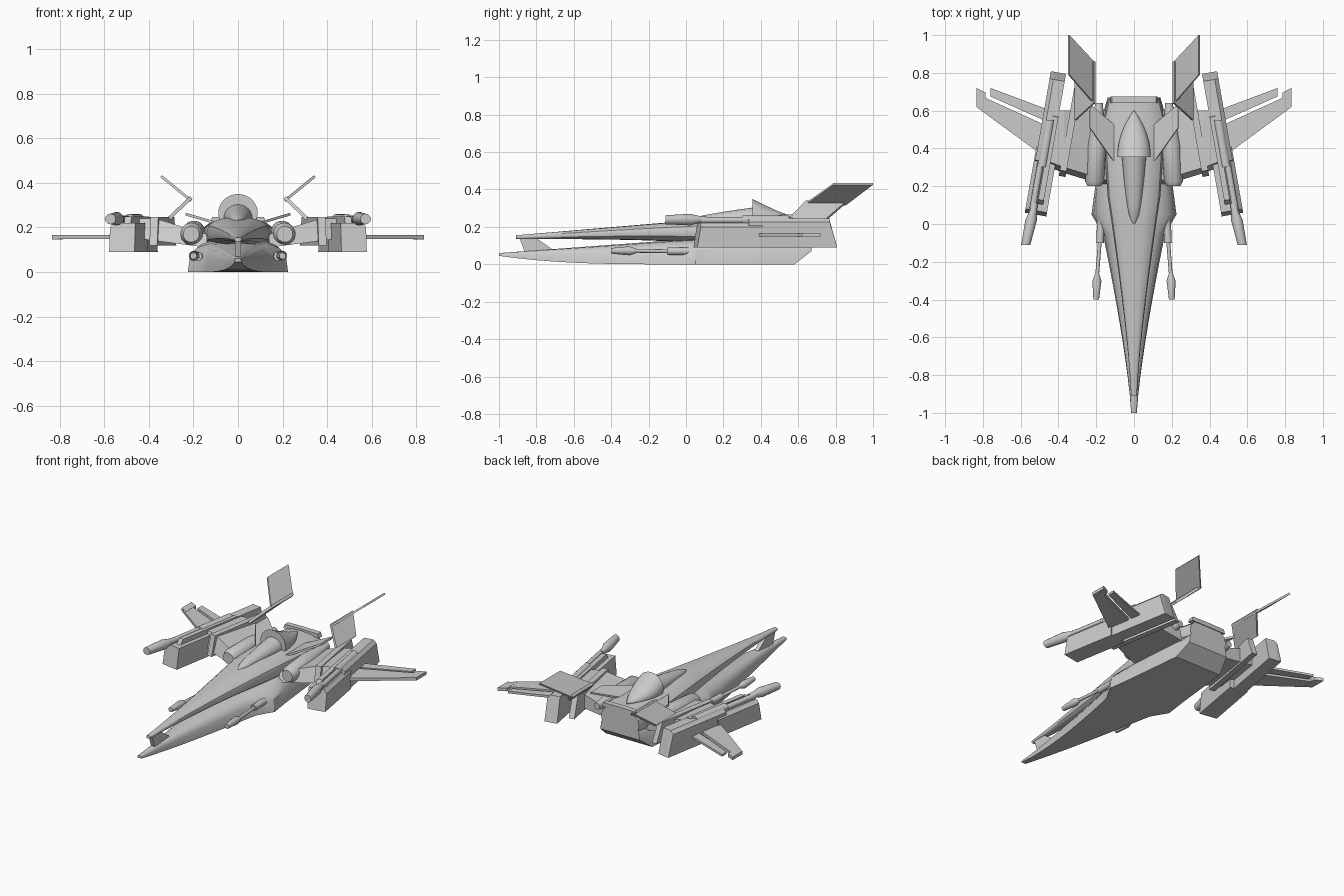
import bpy, bmesh, math
from mathutils import Vector

cube = bpy.data.objects.get("Cube")
if cube:
    bpy.data.objects.remove(cube, do_unlink=True)

shade = (0.6, 0.6, 0.6, 1)
grey = bpy.data.materials.new("hull grey")
grey.use_nodes = True
grey.diffuse_color = shade
grey.node_tree.nodes["Principled BSDF"].inputs["Base Color"].default_value = shade


def skin(name, rings, mirror=False, smooth=False):
    """Bridge rings of equal length, cap both ends and make the object."""
    bm = bmesh.new()
    rows = [[bm.verts.new(point) for point in ring] for ring in rings]
    count = len(rows[0])
    for near, far in zip(rows, rows[1:]):
        for i in range(count):
            j = (i + 1) % count
            bm.faces.new((near[i], near[j], far[j], far[i]))
    bm.faces.new(rows[0])
    bm.faces.new(rows[-1])
    bmesh.ops.recalc_face_normals(bm, faces=bm.faces)
    mesh = bpy.data.meshes.new(name)
    bm.to_mesh(mesh)
    bm.free()
    mesh.materials.append(grey)
    part = bpy.data.objects.new(name, mesh)
    bpy.context.collection.objects.link(part)
    if mirror:
        part.modifiers.new("mirror", 'MIRROR')
    if smooth:
        bpy.ops.object.select_all(action='DESELECT')
        part.select_set(True)
        bpy.context.view_layer.objects.active = part
        bpy.ops.object.shade_smooth_by_angle(angle=math.radians(32))


def arch(power, steps):
    """Right half of a unit arch, from the side up to the crown."""
    angles = [math.pi / 2 * k / steps for k in range(steps)]
    side = [(math.cos(a) ** power, math.sin(a) ** power) for a in angles]
    return side + [(0, 1)]


def flat_section(power, steps):
    return [(0, 0)] + arch(power, steps)


def round_section(power, steps):
    top = [(x, (1 + z) / 2) for x, z in arch(power, steps)]
    bottom = [(x, 1 - z) for x, z in reversed(top)]
    return bottom + top[1:]


def loft(name, half, sections):
    """Sections are (y, half width, floor, roof) for a symmetric body."""
    outline = half + [(-x, z) for x, z in reversed(half) if x > 0]
    rings = [[(x * width, y, floor + z * (roof - floor)) for x, z in outline]
             for y, width, floor, roof in sections]
    skin(name, rings, smooth=True)


def sweep(start, end, steps, width, floor, roof):
    """Sections whose width, floor and roof follow rules along the length."""
    fractions = [k / steps for k in range(steps + 1)]
    return [(start + (end - start) * t, width(t), floor(t), roof(t)) for t in fractions]


def lathe(name, start, end, stations, sides=16):
    """Round part along a slanted axis; stations are (fraction, radius)."""
    start, end = Vector(start), Vector(end)
    turns = [math.tau * k / sides for k in range(sides)]
    rings = []
    for fraction, radius in stations:
        centre = start.lerp(end, fraction)
        rings.append([centre + radius * Vector((math.cos(a), 0, math.sin(a))) for a in turns])
    skin(name, rings, mirror=True, smooth=True)


def fin(name, root, span, root_chord, tip_chord, thickness):
    """Thin panel with chords along y, from its root across its span."""
    root, span = Vector(root), Vector(span)
    back = Vector((0, 1, 0))
    tip = root + span
    corners = [root, tip, tip + back * tip_chord, root + back * root_chord]
    offset = span.cross(back).normalized() * thickness / 2
    skin(name, [[p - offset for p in corners], [p + offset for p in corners]], mirror=True)


def pod_point(along, across, height):
    """Position on the toed-out axis of the wing pod."""
    toe = 0.175
    return (0.53 - toe * along + across, along + toe * across, height)


def beam(name, start, end, floor, roof, inner, outer, nose=0.0, tail=0.0, chamfer=0.0):
    """Pod block with sloped ends and a bevelled outer top edge."""
    def ring(across, drop):
        profile = [(start, floor), (start + nose, roof - drop),
                   (end - tail, roof - drop), (end, floor)]
        return [pod_point(along, across, height) for along, height in profile]
    skin(name, [ring(inner, 0), ring(outer - chamfer, 0), ring(outer, chamfer)]
         if chamfer else [ring(inner, 0), ring(outer, 0)], mirror=True)


# Lower hull: slim tapering nose, then a wide flat-bottomed body
lower_nose = sweep(start=-1, end=-0.05, steps=10,
                   width=lambda t: 0.015 + 0.15 * t ** 1.3,
                   floor=lambda t: 0.045 * (1 - t) ** 3,
                   roof=lambda t: 0.06 + 0.07 * t)
lower_body = [(0.05, 0.225, 0, 0.135), (0.2, 0.205, 0, 0.15),
              (0.58, 0.165, 0, 0.16), (0.67, 0.14, 0.07, 0.16)]
loft("lower_hull", flat_section(power=0.6, steps=4), lower_nose + lower_body)

# Upper fuselage: long boom over the hull, widening to the engine block
upper_nose = sweep(start=-0.91, end=0.15, steps=8,
                   width=lambda t: 0.015 + 0.125 * t ** 1.3,
                   floor=lambda t: 0.135 - 0.025 * t ** 3,
                   roof=lambda t: 0.155 + 0.09 * t)
upper_body = [(0.55, 0.165, 0.09, 0.24), (0.67, 0.135, 0.08, 0.235)]
loft("upper_fuselage", round_section(power=0.8, steps=4), upper_nose + upper_body)

# Web joining the two nose tips, and a strip on the rear edge
web = [(-0.89, 0.14), (-0.86, 0.06), (-0.7, 0.07), (-0.8, 0.14)]
skin("nose_web", [[(x, y, z) for y, z in web] for x in (-0.013, 0.013)])
loft("rear_trim", flat_section(power=0.2, steps=2),
     [(y, 0.125, 0.22, 0.248) for y in (0.64, 0.675)])

# Canopy and the taller fairing behind it
loft("canopy", round_section(power=1, steps=6),
     sweep(start=0, end=0.37, steps=8,
           width=lambda t: 0.005 + 0.06 * t ** 0.5,
           floor=lambda t: 0.22 - 0.04 * t,
           roof=lambda t: 0.235 + 0.07 * t ** 0.7))
loft("canopy_fairing", round_section(power=1, steps=8),
     sweep(start=0.355, end=0.6, steps=8,
           width=lambda t: 0.086 * (1.03 - t * t),
           floor=lambda t: 0.18 + 0.06 * t * t,
           roof=lambda t: 0.25 + 0.1 * (1 - t) ** 1.3))

# Engine nacelles beside the body
lathe("nacelle", start=(0.21, 0.2, 0.17), end=(0.185, 0.64, 0.19), sides=20,
      stations=[(0, 0.036), (0.06, 0.05), (0.5, 0.05), (1, 0.02)])

# Inner wings: thick panels rising to the pods
ribs = [(0.14, 0.2, 0.11, 0.17), (0.37, 0.27, 0.14, 0.24), (0.45, 0.3, 0.15, 0.24)]
skin("inner_wing", [[(x, lead, floor), (x, 0.6, floor), (x, 0.6, roof), (x, lead + 0.03, roof)]
                    for x, lead, floor, roof in ribs], mirror=True)

# Wing pods: front block, stepped rear block, inner rib and top rail
beam("pod_front", start=0.05, end=0.4, floor=0.09, roof=0.22,
     inner=-0.057, outer=0.057, nose=0.02, chamfer=0.02)
beam("pod_rear", start=0.3, end=0.8, floor=0.09, roof=0.246,
     inner=-0.03, outer=0.05, nose=0.03, tail=0.04, chamfer=0.02)
beam("pod_inner_rib", start=0.27, end=0.76, floor=0.12, roof=0.246,
     inner=-0.12, outer=-0.085, nose=0.03, tail=0.05)
beam("pod_top_rail", start=0.1, end=0.6, floor=0.21, roof=0.25,
     inner=-0.03, outer=0, nose=0.03, tail=0.03)

# Pod cannons lying along the outer edge of each pod
lathe("pod_cannon", start=(0.573, -0.11, 0.238), end=(0.525, 0.11, 0.24), sides=12,
      stations=[(0, 0.024), (0.6, 0.031), (0.8, 0.02), (1, 0.016)])
lathe("cannon_barrel", start=pod_point(0.08, 0.02, 0.236), end=pod_point(0.3, 0.02, 0.236),
      sides=12, stations=[(0, 0.017), (1, 0.017)])
lathe("cannon_breech", start=pod_point(0.3, 0.01, 0.236), end=pod_point(0.55, 0.01, 0.236),
      sides=12, stations=[(0, 0.025), (1, 0.025)])

# Outer wings with separate flaps and tip plates
wing_height = 0.157
fin("outer_wing", root=(0.44, 0.33, wing_height), span=(0.395, 0.29, 0),
    root_chord=0.18, tip_chord=0.07, thickness=0.018)
fin("wing_flap", root=(0.4, 0.515, wing_height), span=(0.36, 0.16, 0),
    root_chord=0.07, tip_chord=0.045, thickness=0.014)
fin("wing_tip", root=(0.785, 0.595, wing_height), span=(0.05, 0.025, 0),
    root_chord=0.1, tip_chord=0.1, thickness=0.02)

# Tail: struts lean inward from the pods, fins kick outward
fin("tail_strut", root=(0.31, 0.55, 0.24), span=(-0.1, 0.09, 0.095),
    root_chord=0.2, tip_chord=0.22, thickness=0.016)
fin("tail_fin", root=(0.21, 0.635, 0.32), span=(0.135, 0.155, 0.11),
    root_chord=0.22, tip_chord=0.21, thickness=0.012)
fin("shoulder_fin", root=(0.1, 0.32, 0.22), span=(0.135, 0.19, 0.04),
    root_chord=0.2, tip_chord=0.125, thickness=0.012)

# Chin guns: bulbous muzzle, thin rod and mount
lathe("gun_muzzle", start=(0.2, -0.4, 0.072), end=(0.195, -0.26, 0.072), sides=12,
      stations=[(0, 0.015), (0.7, 0.024), (1, 0.01)])
lathe("gun_rod", start=(0.195, -0.27, 0.072), end=(0.18, -0.08, 0.07), sides=12,
      stations=[(0, 0.01), (1, 0.01)])
lathe("gun_mount", start=(0.18, -0.1, 0.07), end=(0.175, 0.02, 0.07), sides=12,
      stations=[(0, 0.02), (1, 0.02)])
